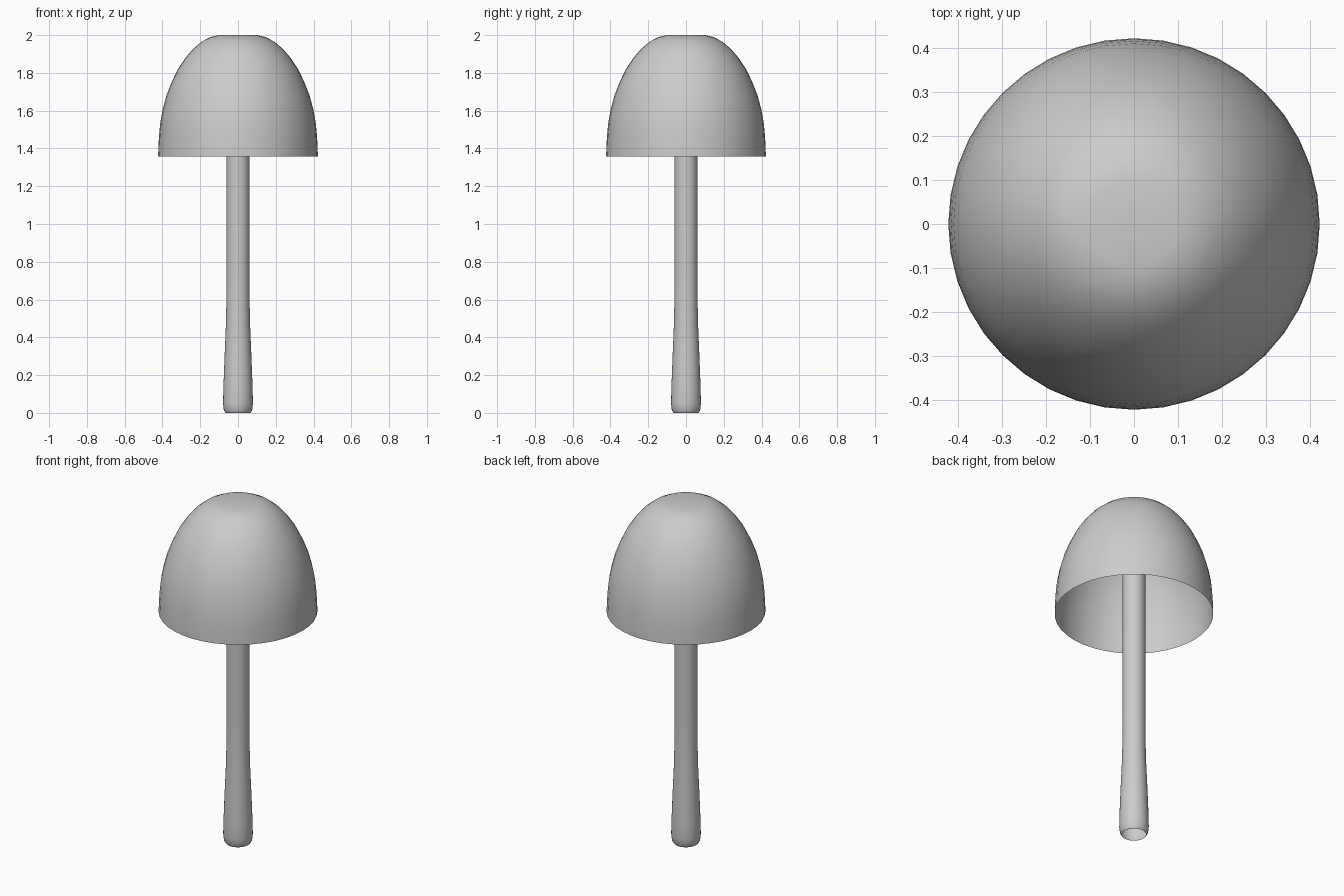
import bpy, bmesh, math

if "Cube" in bpy.data.objects:
    bpy.data.objects.remove(bpy.data.objects["Cube"])


def lathe(name, profile, sides, close_end=False):
    """Spin a (radius, z) profile around the z axis."""
    bm = bmesh.new()
    rings = [[bm.verts.new((r * math.cos(2 * math.pi * i / sides),
                            r * math.sin(2 * math.pi * i / sides), z))
              for i in range(sides)] for r, z in profile]
    for a, b in zip(rings, rings[1:]):
        for i in range(sides):
            j = (i + 1) % sides
            bm.faces.new((a[i], a[j], b[j], b[i]))
    if close_end:
        bm.faces.new(rings[-1])
    mesh = bpy.data.meshes.new(name)
    bm.to_mesh(mesh)
    bm.free()
    obj = bpy.data.objects.new(name, mesh)
    bpy.context.collection.objects.link(obj)
    bpy.context.view_layer.objects.active = obj
    obj.select_set(True)
    bpy.ops.object.shade_smooth_by_angle(angle=math.radians(40))
    obj.select_set(False)
    return obj


# Hollow bell-shaped cap, open underneath
lathe("cap", [(0.423, 1.357), (0.421, 1.42), (0.417, 1.48), (0.411, 1.54),
              (0.398, 1.61), (0.379, 1.68), (0.352, 1.75), (0.318, 1.82),
              (0.278, 1.88), (0.235, 1.93), (0.19, 1.967), (0.145, 1.99),
              (0.10, 2.0)], 40, close_end=True)

# Slender stem, flared at the foot, running up inside the cap
lathe("stem", [(0.068, 0.003), (0.075, 0.015), (0.079, 0.05), (0.077, 0.14),
               (0.071, 0.30), (0.065, 0.44), (0.062, 0.56), (0.061, 0.75),
               (0.061, 1.985)], 32)

# Small rounded rim at the foot of the stem
lathe("stem_foot_rim", [(0.065, 0.0), (0.068, 0.003)], 32)
